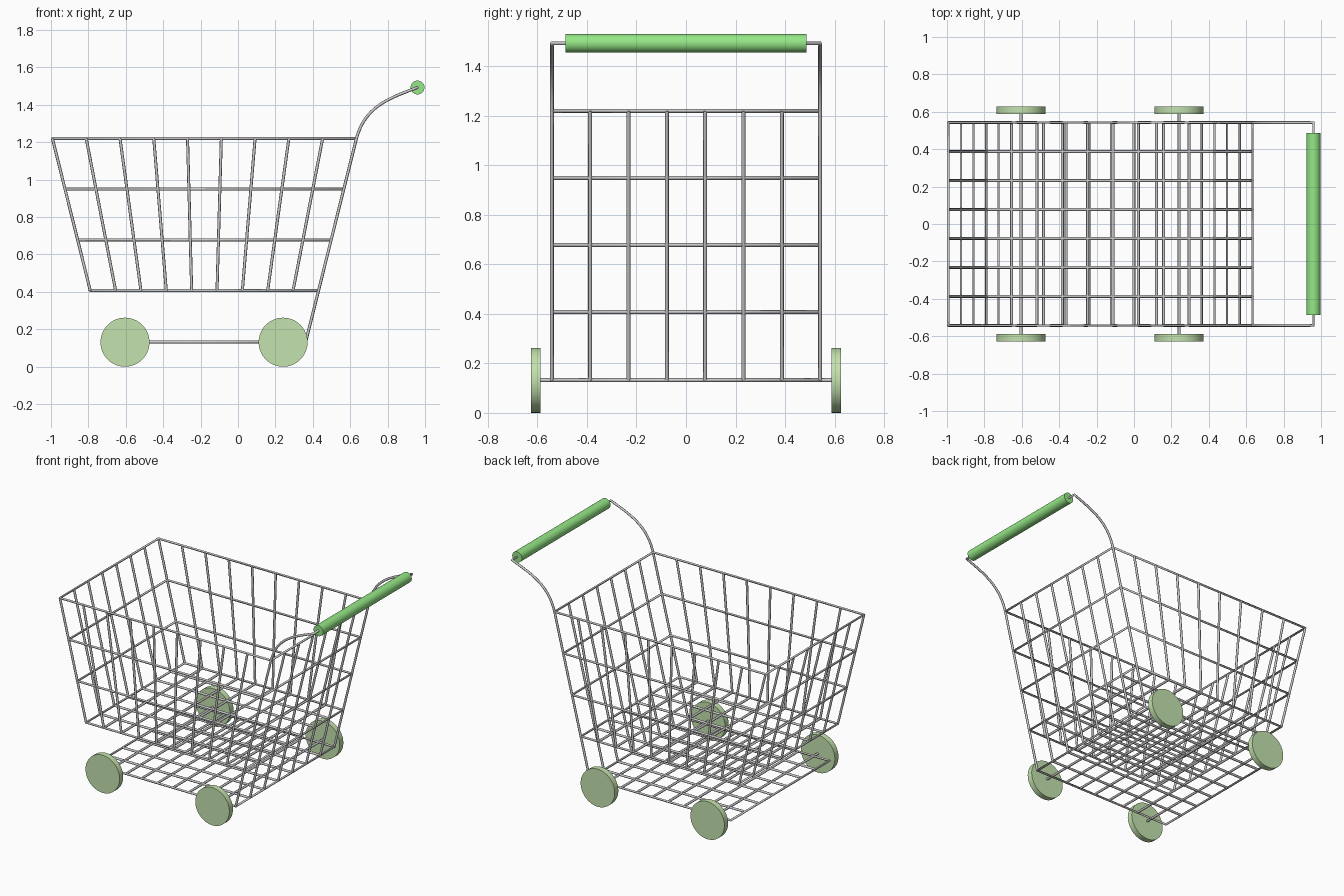
import bpy, math
from mathutils import Vector
from mathutils.geometry import interpolate_bezier

if "Cube" in bpy.data.objects:
    bpy.data.objects.remove(bpy.data.objects["Cube"])

R = 0.008                      # wire radius
W = 0.542                      # half width
Z_RACK, Z_LOW, Z_TOP = 0.132, 0.407, 1.22
FRONT_LOW, FRONT_TOP = -0.79, -0.992
BACK_RACK, BACK_LOW, BACK_TOP = 0.362, 0.43, 0.633
RACK_FRONT = -0.725
NX, NY = 9, 7                  # grid cells along x and y


def lerp(a, b, t):
    return a + (b - a) * t


def steps(a, b, n):
    return [lerp(a, b, i / n) for i in range(n + 1)]


def wires(name, paths, closed=False):
    cu = bpy.data.curves.new(name, 'CURVE')
    cu.dimensions = '3D'
    cu.bevel_depth = R
    cu.bevel_resolution = 2
    cu.use_fill_caps = True
    for pts in paths:
        s = cu.splines.new('POLY')
        s.points.add(len(pts) - 1)
        for p, co in zip(s.points, pts):
            p.co = (*co, 1)
        s.use_cyclic_u = closed
    ob = bpy.data.objects.new(name, cu)
    bpy.context.collection.objects.link(ob)
    return ob


def cylinder(name, r, depth, loc, mat):
    bpy.ops.mesh.primitive_cylinder_add(vertices=64, radius=r, depth=depth,
                                        location=loc, rotation=(math.pi / 2, 0, 0))
    ob = bpy.context.object
    ob.name = name
    ob.data.materials.append(mat)
    bpy.ops.object.shade_smooth_by_angle(angle=math.radians(40))


def material(name, color):
    m = bpy.data.materials.new(name)
    m.diffuse_color = color
    m.use_nodes = True
    m.node_tree.nodes["Principled BSDF"].inputs["Base Color"].default_value = m.diffuse_color
    return m


ys = steps(-W, W, NY)
top_xs = steps(FRONT_TOP, BACK_TOP, NX)
low_xs = steps(FRONT_LOW, BACK_LOW, NX)
rack_xs = steps(RACK_FRONT, BACK_RACK, NX)

# horizontal rings around the basket
rings = []
for t in steps(0, 1, 3):
    a, b, z = lerp(FRONT_LOW, FRONT_TOP, t), lerp(BACK_LOW, BACK_TOP, t), lerp(Z_LOW, Z_TOP, t)
    rings.append([(a, -W, z), (b, -W, z), (b, W, z), (a, W, z)])
wires("basket_rings", rings, True)

# upright wires of the two long sides
wires("basket_side_wires", [[(a, y, Z_LOW), (b, y, Z_TOP)]
                            for y in (-W, W) for a, b in zip(low_xs[1:-1], top_xs[1:-1])])

# upright wires of the nose, and of the back panel running down to the rack
wires("basket_nose_wires", [[(FRONT_LOW, y, Z_LOW), (FRONT_TOP, y, Z_TOP)] for y in ys])
wires("back_panel_wires", [[(BACK_RACK, y, Z_RACK), (BACK_TOP, y, Z_TOP)] for y in ys])

# basket floor grid
wires("basket_floor", [[(FRONT_LOW, y, Z_LOW), (BACK_LOW, y, Z_LOW)] for y in ys[1:-1]]
      + [[(x, -W, Z_LOW), (x, W, Z_LOW)] for x in low_xs[1:-1]])

# lower rack grid
wires("rack_frame", [[(RACK_FRONT, -W, Z_RACK), (BACK_RACK, -W, Z_RACK),
                      (BACK_RACK, W, Z_RACK), (RACK_FRONT, W, Z_RACK)]], True)
wires("rack_grid", [[(RACK_FRONT, y, Z_RACK), (BACK_RACK, y, Z_RACK)] for y in ys[1:-1]]
      + [[(x, -W, Z_RACK), (x, W, Z_RACK)] for x in rack_xs[1:-1]])

# curved handle arms joined by a cross bar
arc = interpolate_bezier(Vector((BACK_TOP, 0, Z_TOP)), Vector((0.68, 0, 1.39)),
                         Vector((0.80, 0, 1.433)), Vector((0.96, 0, 1.493)), 20)
wires("handle_arms", [[(p.x, -W, p.z) for p in arc] + [(p.x, W, p.z) for p in reversed(arc)]])

# handle grip
cylinder("handle_grip", 0.037, 0.975, (0.96, 0, 1.493),
         material("grip_green", (0.30, 0.80, 0.24, 1)))

# axles and wheels
wheel_mat = material("wheel_green", (0.55, 0.76, 0.42, 1))
axle_xs = {"front": rack_xs[1], "back": rack_xs[8]}
wires("axles", [[(x, -0.6, Z_RACK), (x, 0.6, Z_RACK)] for x in axle_xs.values()])
for end, x in axle_xs.items():
    for side, s in (("right", -1), ("left", 1)):
        cylinder(f"{end}_{side}_wheel", 0.131, 0.04, (x, s * 0.607, 0.131), wheel_mat)
